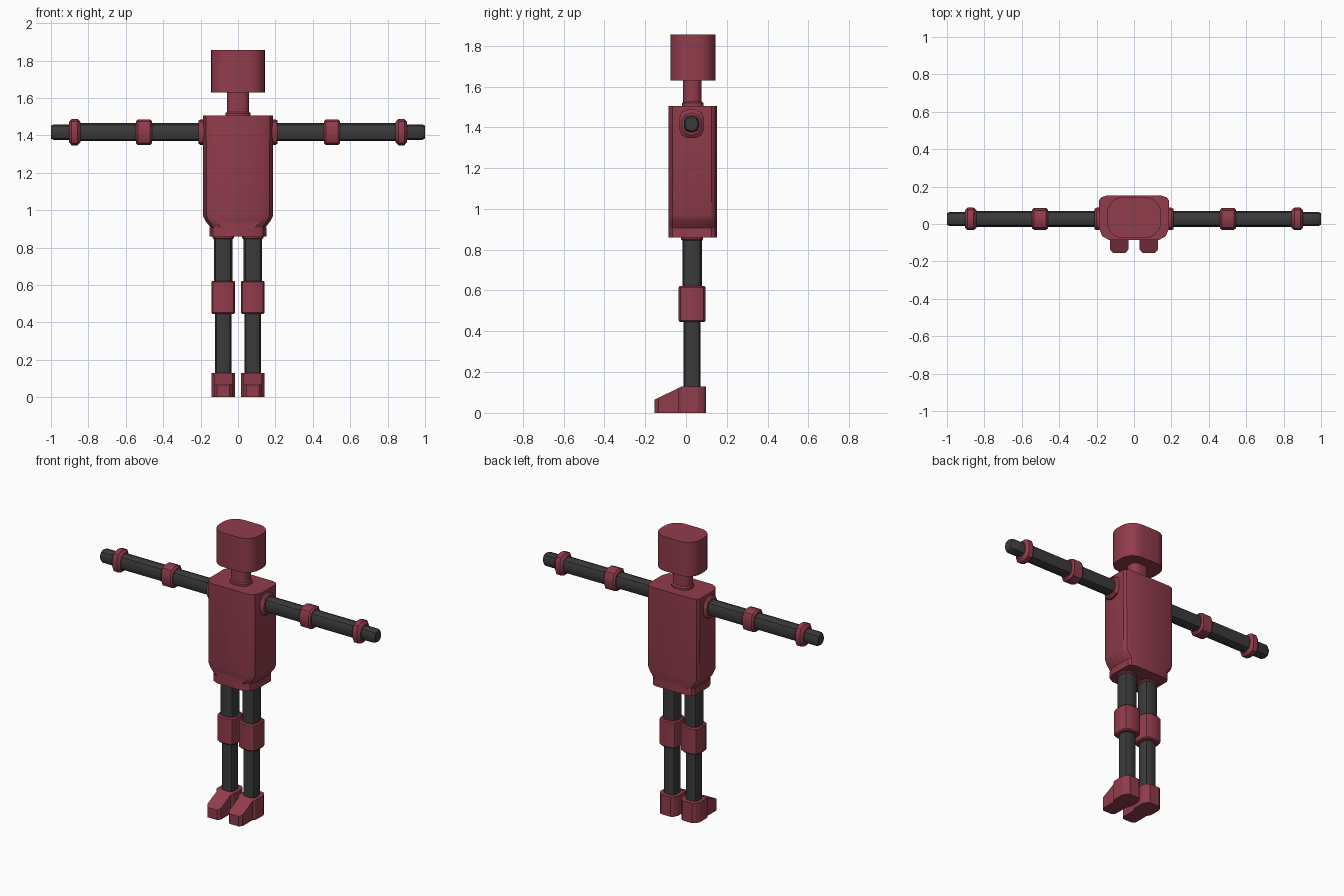
import bpy, bmesh, math

if "Cube" in bpy.data.objects:
    bpy.data.objects.remove(bpy.data.objects["Cube"])

def material(name, rgb):
    m = bpy.data.materials.new(name)
    m.diffuse_color = (*rgb, 1)
    m.use_nodes = True
    m.node_tree.nodes["Principled BSDF"].inputs["Base Color"].default_value = m.diffuse_color
    return m

RED = material("dark_red", (0.285, 0.045, 0.073))
DARK = material("charcoal", (0.043, 0.043, 0.043))
CY = 0.03  # depth of the limb axis


def rounded(hu, hv, r, seg):
    """Rounded rectangle outline, counter-clockwise."""
    pts = []
    for k, (su, sv) in enumerate([(1, 1), (-1, 1), (-1, -1), (1, -1)]):
        for i in range(seg + 1):
            a = math.pi / 2 * (k + i / seg)
            pts.append((su * (hu - r) + r * math.cos(a), sv * (hv - r) + r * math.sin(a)))
    return pts


def loft(name, rings, mat, mirror=False, angle=32):
    """Skin a list of equal-length 3D rings and cap both ends."""
    bm = bmesh.new()
    rows = [[bm.verts.new(p) for p in ring] for ring in rings]
    n = len(rows[0])
    for a, b in zip(rows, rows[1:]):
        for i in range(n):
            j = (i + 1) % n
            bm.faces.new((a[i], a[j], b[j], b[i]))
    bm.faces.new(rows[0][::-1])
    bm.faces.new(rows[-1])
    bmesh.ops.recalc_face_normals(bm, faces=bm.faces)
    me = bpy.data.meshes.new(name)
    bm.to_mesh(me)
    bm.free()
    me.materials.append(mat)
    ob = bpy.data.objects.new(name, me)
    bpy.context.collection.objects.link(ob)
    bpy.context.view_layer.objects.active = ob
    ob.select_set(True)
    bpy.ops.object.shade_smooth_by_angle(angle=math.radians(angle))
    ob.select_set(False)
    if mirror:
        ob.modifiers.new("Mirror", 'MIRROR').use_mirror_merge = False
    return ob


def column(name, x, y, sections, mat, r, seg=2, mirror=False):
    """Upright part; sections are (z, half width, half depth)."""
    rings = [[(x + u, y + v, z) for u, v in rounded(hx, hy, min(r, hx, hy), seg)]
             for z, hx, hy in sections]
    return loft(name, rings, mat, mirror)


def arm_part(name, sections, mat, r, seg=2):
    """Sideways part; sections are (x, half depth, half height)."""
    rings = [[(x, 0.027 + u, 1.417 + v) for u, v in rounded(hy, hz, min(r, hy, hz), seg)]
             for x, hy, hz in sections]
    return loft(name, rings, mat, True)


# Torso and pelvis: chamfered outline, narrowing sideways at the bottom
def body_ring(z, hx):
    half = [(hx - 0.055, -0.086), (hx - 0.018, -0.065), (hx, -0.02),
            (hx, 0.125), (hx - 0.012, 0.142), (hx - 0.04, 0.152)]
    return [(x, y, z) for x, y in half] + [(-x, y, z) for x, y in reversed(half)]

loft("torso", [body_ring(z, w) for z, w in
     [(0.905, 0.145), (0.925, 0.16), (0.945, 0.176), (0.97, 0.187), (1.505, 0.188)]], RED)
loft("pelvis", [body_ring(z, 0.152) for z in (0.86, 0.907)], RED)

# Head and neck
column("neck_collar", 0, 0.033, [(1.50, 0.066, 0.053), (1.518, 0.066, 0.053), (1.526, 0.06, 0.046)], RED, 0.045, 4)
column("neck", 0, 0.031, [(1.51, 0.06, 0.045), (1.64, 0.06, 0.045)], RED, 0.04, 4)
column("head", 0, 0.034, [(1.63, 0.145, 0.11), (1.855, 0.145, 0.11)], RED, 0.088, 5)

# Arms
arm_part("shoulder_collars", [(0.17, 0.06, 0.069), (0.2, 0.06, 0.069), (0.21, 0.055, 0.062)], RED, 0.045)
arm_part("upper_arms", [(0.18, 0.042, 0.048), (0.5, 0.042, 0.048)], DARK, 0.03)
arm_part("forearms", [(0.5, 0.042, 0.048), (0.87, 0.042, 0.048)], DARK, 0.03)
arm_part("elbows", [(0.46, 0.05, 0.059), (0.47, 0.058, 0.069), (0.535, 0.058, 0.069), (0.545, 0.05, 0.059)], RED, 0.042)
arm_part("wrist_cuffs", [(0.842, 0.047, 0.054), (0.857, 0.06, 0.07), (0.889, 0.06, 0.07), (0.904, 0.047, 0.054)], RED, 0.042)
arm_part("hands", [(0.87, 0.038, 0.042), (0.985, 0.038, 0.042), (1.0, 0.031, 0.034)], DARK, 0.028)

# Legs
LX = 0.079
column("hip_collars", LX, CY, [(0.846, 0.052, 0.05), (0.852, 0.058, 0.054), (0.87, 0.058, 0.054)], RED, 0.04, 2, True)
column("thighs", LX, CY, [(0.55, 0.049, 0.048), (0.855, 0.049, 0.048)], DARK, 0.03, 2, True)
column("shins", LX, CY, [(0.1, 0.043, 0.042), (0.5, 0.043, 0.042)], DARK, 0.027, 2, True)
column("knees", LX, CY, [(0.446, 0.058, 0.06), (0.453, 0.064, 0.066), (0.615, 0.064, 0.066), (0.622, 0.058, 0.06)],
       RED, 0.035, 2, True)

# Feet: heel block with a narrower toe, sloping down to the front
side = [(0.034, -0.154), (0.05, -0.135), (0.05, -0.036), (0.062, -0.02),
        (0.064, 0.0), (0.064, 0.06), (0.052, 0.085), (0.035, 0.098)]
outline = side + [(-x, y) for x, y in reversed(side)]

def foot_top(y):
    return 0.13 if y > -0.021 else 0.13 - (-0.02 - y) * 0.485

loft("feet", [[(LX + x, y, 0) for x, y in outline],
              [(LX + x, y, foot_top(y)) for x, y in outline]], RED, True, 25)
# Split the foot top along the instep so its slope and flat stay planar
foot = bpy.data.objects["feet"]
bm = bmesh.new()
bm.from_mesh(foot.data)
bm.verts.ensure_lookup_table()
n = len(outline)
bmesh.ops.connect_verts(bm, verts=[bm.verts[n + 3], bm.verts[n + n - 4]])
bm.to_mesh(foot.data)
bm.free()
bpy.context.view_layer.objects.active = foot
foot.select_set(True)
bpy.ops.object.shade_smooth_by_angle(angle=math.radians(20))
foot.select_set(False)
